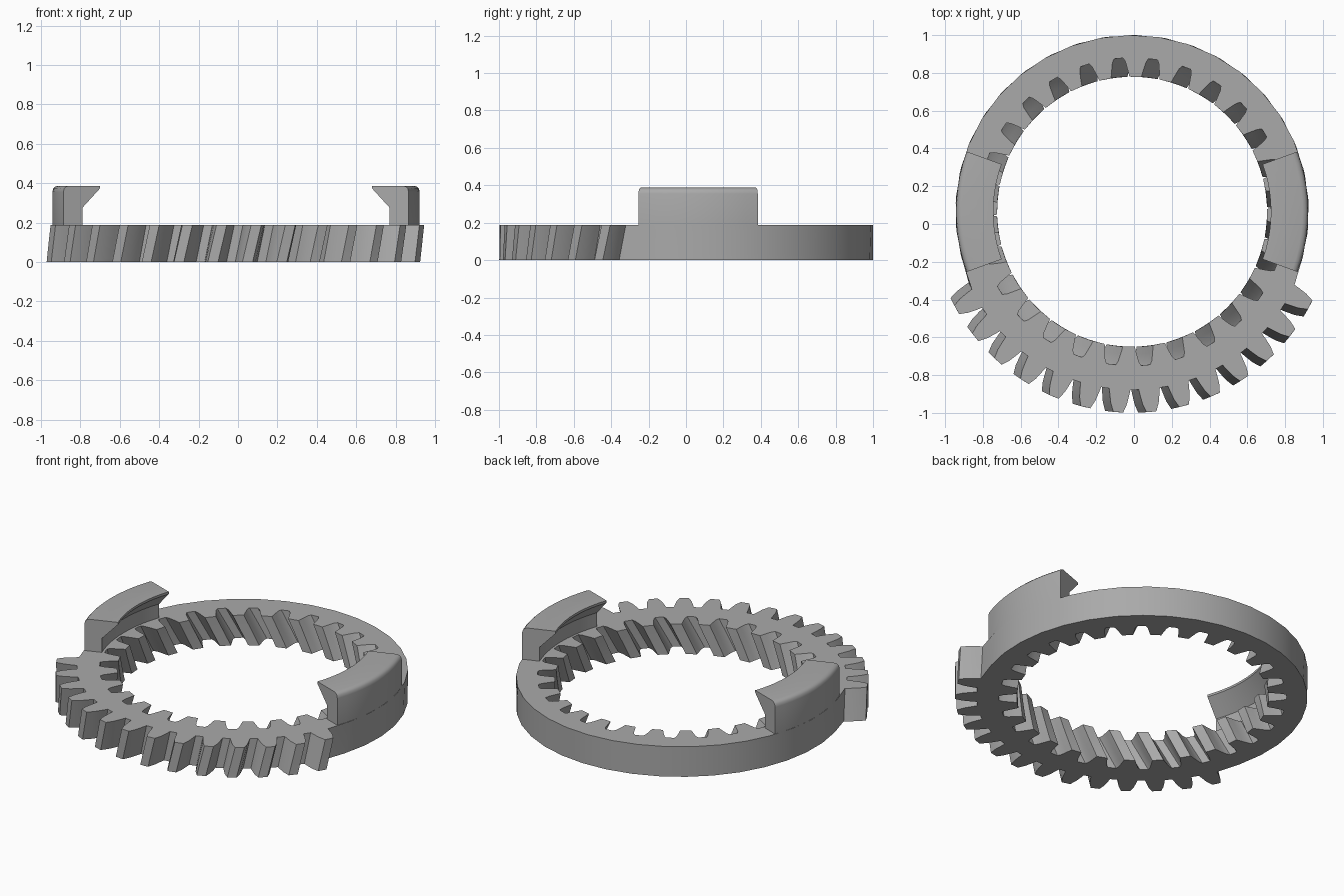
import bpy, bmesh, math

CX, CY = -0.01, 0.065          # ring axis
HEIGHT = 0.188                 # ring thickness
RING_R = 0.935
LAYERS = 6

if "Cube" in bpy.data.objects:
    bpy.data.objects.remove(bpy.data.objects["Cube"], do_unlink=True)

grey = bpy.data.materials.new("plain_grey")
grey.use_nodes = True
grey.diffuse_color = (0.4, 0.4, 0.4, 1)
grey.node_tree.nodes["Principled BSDF"].inputs["Base Color"].default_value = grey.diffuse_color


def polar(deg, r, z):
    a = math.radians(deg)
    return (CX + r * math.cos(a), CY + r * math.sin(a), z)


def finish(bm, name, angle=30):
    bmesh.ops.recalc_face_normals(bm, faces=bm.faces)
    mesh = bpy.data.meshes.new(name)
    bm.to_mesh(mesh)
    bm.free()
    mesh.materials.append(grey)
    obj = bpy.data.objects.new(name, mesh)
    bpy.context.collection.objects.link(obj)
    bpy.ops.object.select_all(action='DESELECT')
    obj.select_set(True)
    bpy.context.view_layer.objects.active = obj
    bpy.ops.object.shade_smooth_by_angle(angle=math.radians(angle))
    return obj


def mirrored(half):
    """Complete a symmetric tooth or gap outline."""
    return half + [(-d, r) for d, r in reversed(half)]


def twisted_wall(bm, loop, twist):
    """Sweep a closed polar outline upward with a helical twist; return rim edges."""
    rings = []
    for i in range(LAYERS + 1):
        t = i / LAYERS
        rings.append([bm.verts.new(polar(d + twist * (t - 1), r, HEIGHT * t)) for d, r in loop])
    n = len(loop)
    for low, high in zip(rings, rings[1:]):
        for k in range(n):
            m = (k + 1) % n
            bm.faces.new((low[k], low[m], high[m], high[k]))
    return [[bm.edges.get((ring[k], ring[(k + 1) % n])) for k in range(n)]
            for ring in (rings[0], rings[-1])]


# Inner toothing: gaps all the way round
GAPS = 28
gap = mirrored([(-3.9, 0.715), (-3.2, 0.755), (-2.5, 0.795), (-1.7, 0.815)])
inner = [(82.2 + k * 360 / GAPS + d, r) for k in range(GAPS) for d, r in gap]

# Outer toothing on the front, plain arc round the back
PITCH = 360 / 38
tooth = mirrored([(-3.4, 0.943), (-3.0, 0.975), (-2.4, 1.02), (-1.4, 1.064)])
outer = [(-89.2 + (k + 0.5) * PITCH + d, r) for k in range(-7, 7) for d, r in tooth]
start, end = outer[-1][0], outer[0][0] + 360
STEPS = 24
outer += [(start + (end - start) * i / STEPS, RING_R) for i in range(1, STEPS)]

bm = bmesh.new()
in_bottom, in_top = twisted_wall(bm, inner, 7)
out_bottom, out_top = twisted_wall(bm, outer, 2.4)
for rim in (in_bottom + out_bottom, in_top + out_top):
    bmesh.ops.triangle_fill(bm, use_beauty=True, edges=rim)
finish(bm, "toothed_ring")

# Curved hooks on both sides: a (radius, height) profile swept through an arc
hook = [(0.83, HEIGHT), (0.932, HEIGHT), (0.932, 0.355), (0.928, 0.372),
        (0.918, 0.382), (0.902, 0.387), (0.735, 0.387), (0.735, 0.373), (0.83, 0.275)]
for name, middle in (("left_hook", 0), ("right_hook", 180)):
    bm = bmesh.new()
    sections = [[bm.verts.new(polar(middle - 20 + 40 * i / 10, r, z)) for r, z in hook]
                for i in range(11)]
    for a, b in zip(sections, sections[1:]):
        for k in range(len(hook)):
            m = (k + 1) % len(hook)
            bm.faces.new((a[k], a[m], b[m], b[k]))
    bm.faces.new(sections[0])
    bm.faces.new(sections[-1])
    finish(bm, name, 35)
